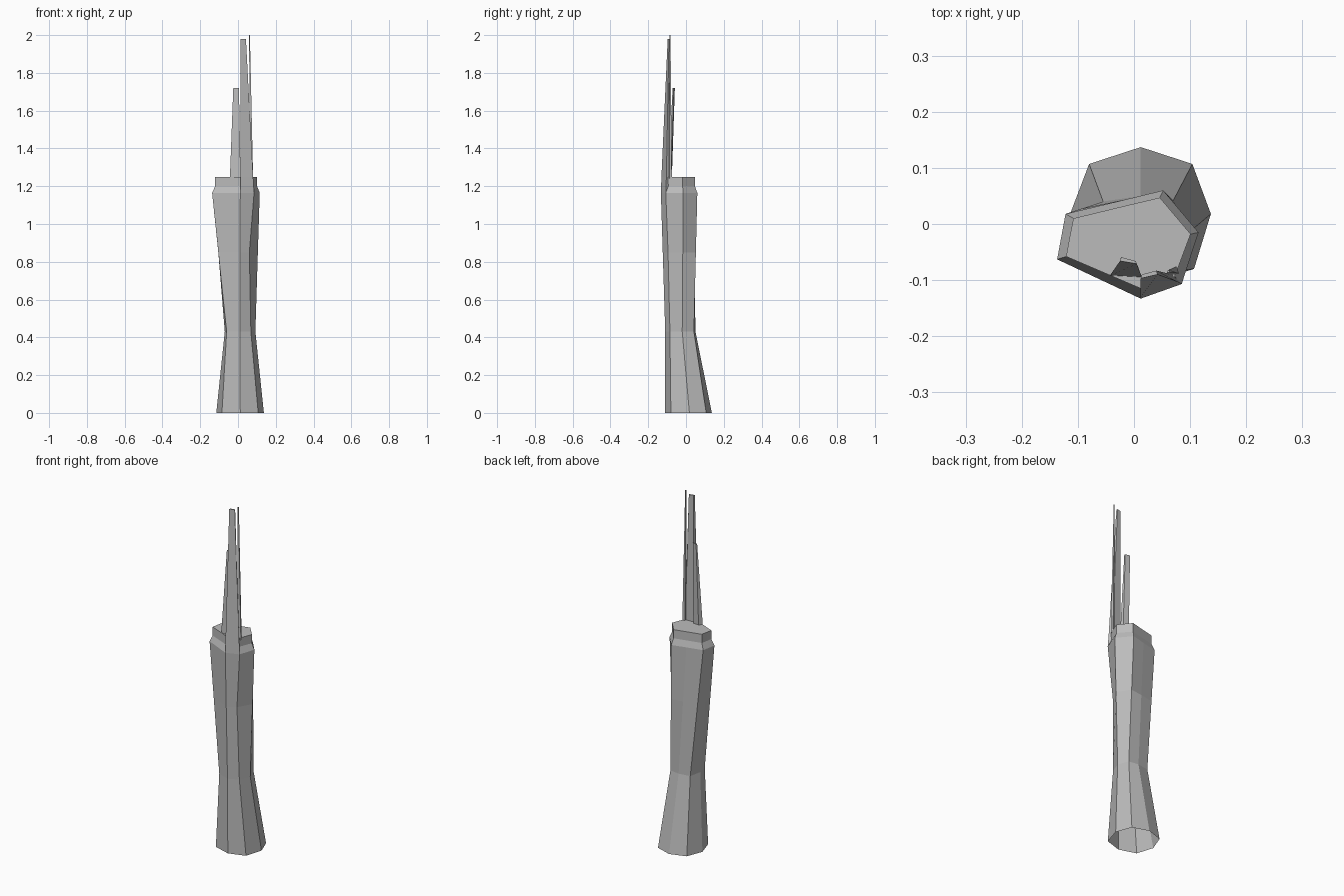
import bpy
import bmesh

cube = bpy.data.objects.get("Cube")
if cube:
    bpy.data.objects.remove(cube, do_unlink=True)

# Single grey bark colour
bark = bpy.data.materials.new("bark grey")
bark.use_nodes = True
GREY = (0.5, 0.5, 0.5, 1)
bark.diffuse_color = GREY
bark.node_tree.nodes["Principled BSDF"].inputs["Base Color"].default_value = GREY


def loft(name, rings, cap_bottom=False):
    """Skin a stack of (height, outline) rings with flat faces and a top cap."""
    bm = bmesh.new()
    loops = [[bm.verts.new((x, y, z)) for x, y in outline] for z, outline in rings]
    for low, high in zip(loops, loops[1:]):
        n = len(low)
        for i in range(n):
            j = (i + 1) % n
            bm.faces.new((low[i], low[j], high[j], high[i]))
    bm.faces.new(loops[-1])
    if cap_bottom:
        bm.faces.new(loops[0][::-1])
    mesh = bpy.data.meshes.new(name)
    bm.to_mesh(mesh)
    bm.free()
    mesh.materials.append(bark)
    obj = bpy.data.objects.new(name, mesh)
    bpy.context.collection.objects.link(obj)
    return obj


def mix(a, b, t):
    return [(p[0] + (q[0] - p[0]) * t, p[1] + (q[1] - p[1]) * t) for p, q in zip(a, b)]


# Trunk outlines, counter-clockwise from the front corner
foot = [(.012, -.11), (.107, -.08), (.137, .018), (.104, .107),
        (.012, .137), (-.08, .107), (-.115, .015), (-.085, -.08)]
waist = [(.01, -.11), (.068, -.085), (.092, -.02), (.07, .042),
         (.012, .05), (-.055, .04), (-.07, -.03), (-.06, -.085)]
shoulder = [(.012, -.133), (.085, -.107), (.115, -.015), (.052, .06),
            (-.03, .04), (-.122, .018), (-.13, -.025), (-.137, -.063)]
rim = [(.012, -.115), (.072, -.095), (.101, -.018), (.046, .047),
       (-.03, .029), (-.108, .01), (-.115, -.025), (-.121, -.058)]
chest = mix(waist, shoulder, .57)
chest[1] = (.06, -.095)

# Hollow-bottomed trunk with a stepped rim
loft("trunk", [(0, foot), (.43, waist), (.85, chest), (1.165, shoulder),
               (1.2, rim), (1.25, rim)])

# Splinters left standing along the broken front edge
loft("front_splinter", [
    (1.165, [(.012, -.133), (.085, -.107), (.07, -.09), (.014, -.09)]),
    (1.25, [(.012, -.13), (.08, -.104), (.068, -.09), (.014, -.09)]),
    (1.98, [(.012, -.097), (.042, -.09), (.04, -.083), (.014, -.09)])], True)
loft("thin_splinter", [
    (1.24, [(.062, -.092), (.08, -.088), (.076, -.075), (.064, -.08)]),
    (2.0, [(.059, -.087), (.063, -.086), (.063, -.082), (.06, -.083)])], True)
loft("short_splinter", [
    (1.24, [(-.043, -.092), (.014, -.095), (.008, -.078), (-.028, -.075)]),
    (1.72, [(-.025, -.066), (.005, -.071), (.003, -.066), (-.023, -.059)])], True)
